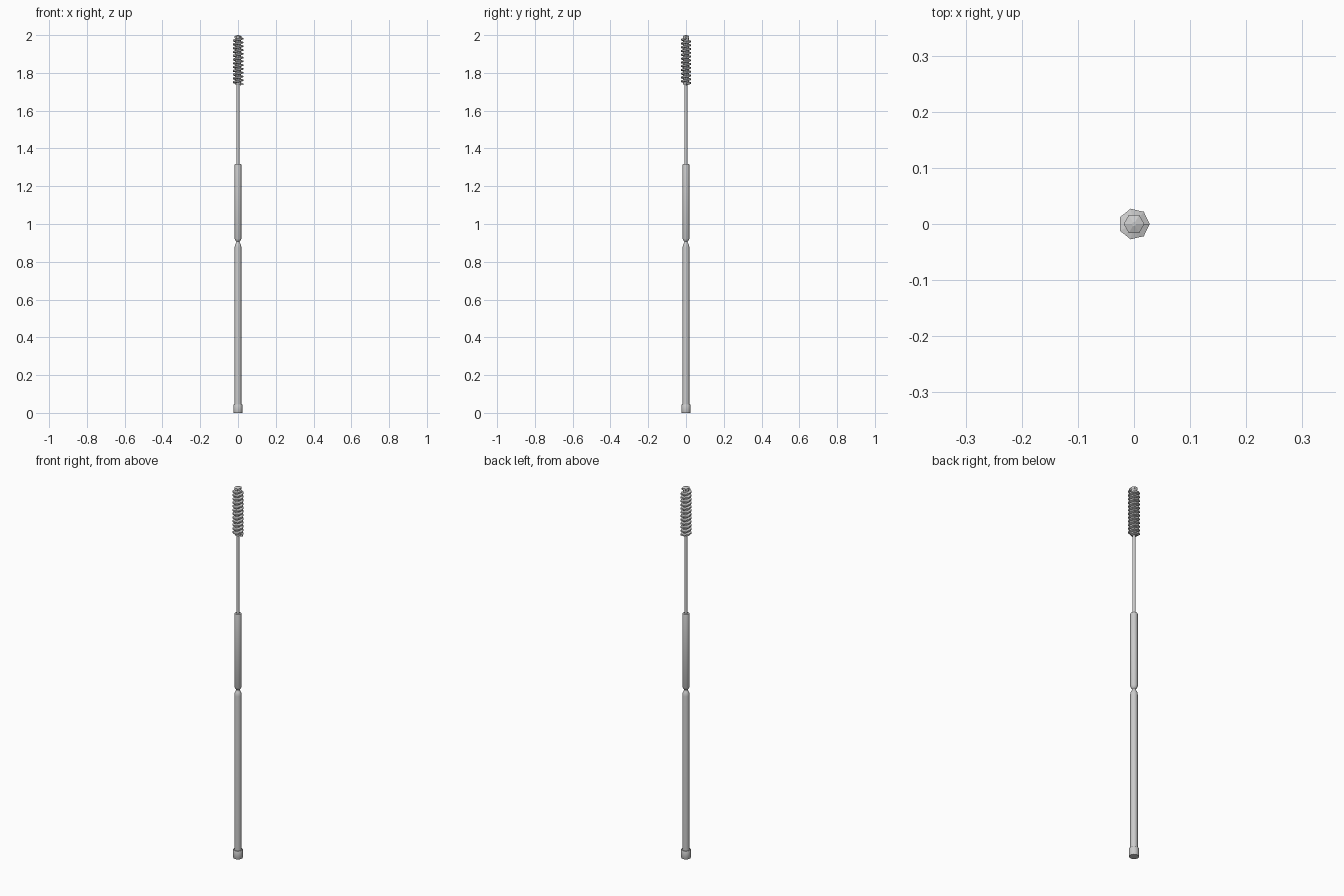
import bpy, bmesh, math

if "Cube" in bpy.data.objects:
    bpy.data.objects.remove(bpy.data.objects["Cube"])


def mesh_object(name, verts, faces):
    mesh = bpy.data.meshes.new(name)
    mesh.from_pydata(verts, [], faces)
    bm = bmesh.new()
    bm.from_mesh(mesh)
    bmesh.ops.recalc_face_normals(bm, faces=bm.faces)
    bm.to_mesh(mesh)
    bm.free()
    obj = bpy.data.objects.new(name, mesh)
    bpy.context.collection.objects.link(obj)
    return obj


def lathe(name, profile, sides=16, smooth=True):
    verts = [(r * math.cos(2 * math.pi * i / sides), r * math.sin(2 * math.pi * i / sides), z)
             for r, z in profile for i in range(sides)]
    n = len(profile)
    faces = [(k * sides + i, k * sides + (i + 1) % sides,
              (k + 1) * sides + (i + 1) % sides, (k + 1) * sides + i)
             for k in range(n - 1) for i in range(sides)]
    faces += [tuple(range(sides))[::-1], tuple(range((n - 1) * sides, n * sides))]
    obj = mesh_object(name, verts, faces)
    if smooth:
        bpy.context.view_layer.objects.active = obj
        obj.select_set(True)
        bpy.ops.object.shade_smooth_by_angle(angle=math.radians(35))
        obj.select_set(False)
    return obj


def helix(name, z0, z1, turns, root, tip, half, steps=14):
    # Wedge section swept up a screw path, with ragged bristle ends
    total = int(turns * steps)
    verts, faces = [], []
    for s in range(total + 1):
        a = 2 * math.pi * s / steps
        z = z0 + (z1 - z0) * s / total
        outer = tip if s % 2 == 0 else tip - 0.003
        for r, dz in ((root, -half), (outer, -half * 0.5), (outer, half * 0.5), (root, half)):
            verts.append((r * math.cos(a), r * math.sin(a), z + dz))
    for s in range(total):
        for k in range(4):
            a, b = s * 4 + k, s * 4 + (k + 1) % 4
            faces.append((a, b, b + 4, a + 4))
    faces += [(3, 2, 1, 0), tuple(range(total * 4, total * 4 + 4))]
    return mesh_object(name, verts, faces)


# End cap
lathe("end_cap", [(0.023, 0), (0.0245, 0.003), (0.0245, 0.041), (0.023, 0.044)])

# Long handle with a rounded end, narrow snap neck and upper sleeve
lathe("handle", [(0.018, 0.04), (0.018, 0.875), (0.0165, 0.887), (0.013, 0.896),
                 (0.009, 0.902), (0.009, 0.907), (0.013, 0.912), (0.018, 0.922),
                 (0.018, 1.312), (0.0165, 1.317)])

# Thin rod running into the brush
lathe("rod", [(0.008, 1.31), (0.008, 1.75)], sides=12)

# Brush core, spiral bristles and tip
lathe("brush_core", [(0.013, 1.737), (0.015, 1.742), (0.015, 1.987)], sides=12)
helix("spiral_bristles", 1.741, 1.981, 12, 0.012, 0.028, 0.0075)
lathe("brush_tip", [(0.014, 1.98), (0.0185, 1.986), (0.0185, 1.995), (0.004, 2.0)],
      sides=6, smooth=False)
